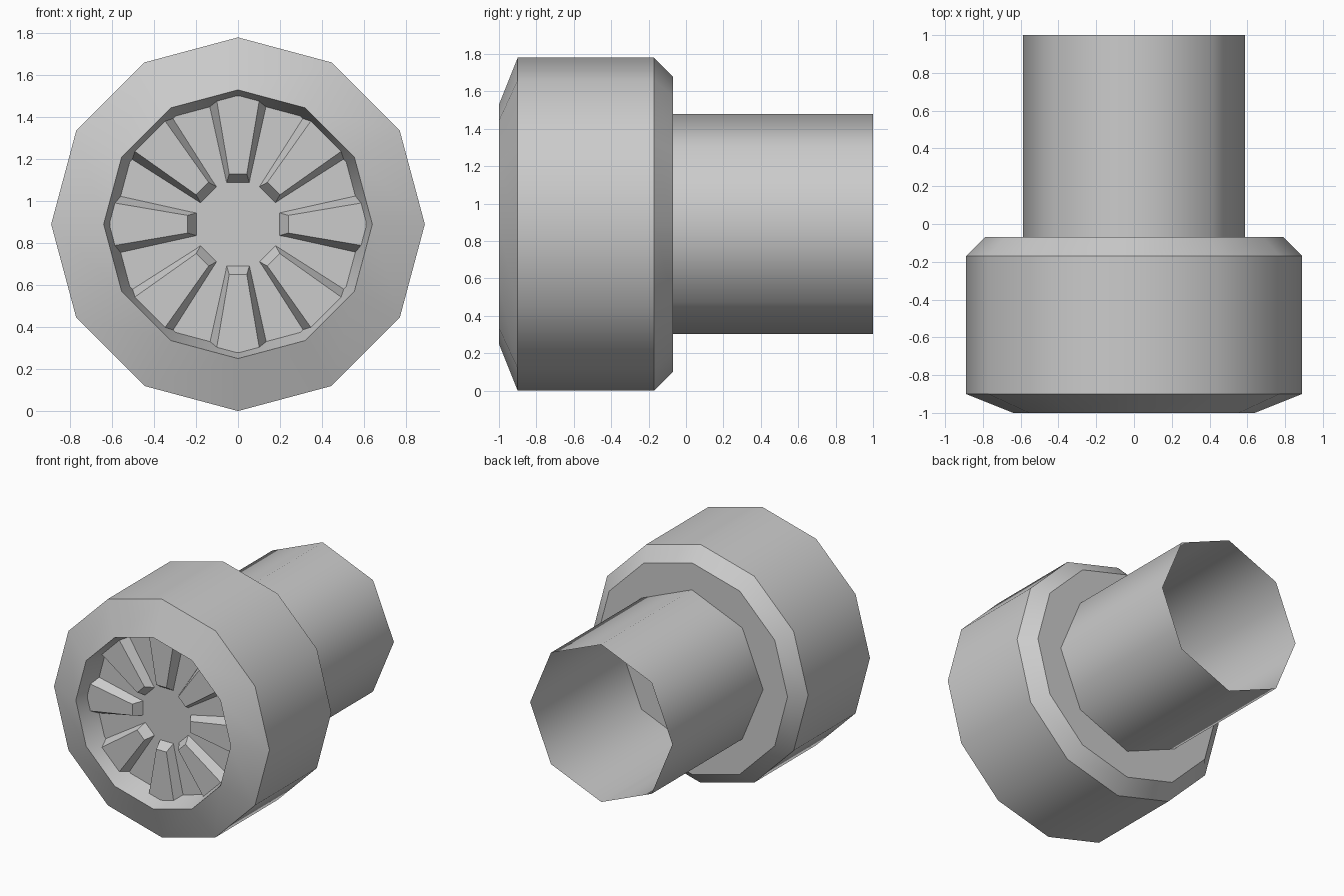
import bpy, bmesh, math
from mathutils import Matrix, Vector

cube = bpy.data.objects.get("Cube")
if cube:
    bpy.data.objects.remove(cube, do_unlink=True)

CENTRE = 0.89  # height of the axis


def make_material(name, colour):
    mat = bpy.data.materials.new(name)
    mat.use_nodes = True
    mat.diffuse_color = colour
    for node in mat.node_tree.nodes:
        if node.type == 'BSDF_PRINCIPLED':
            node.inputs["Base Color"].default_value = colour
    return mat


grey = make_material("plain grey", (0.6, 0.6, 0.6, 1))


def finish(name, bm):
    mesh = bpy.data.meshes.new(name)
    bm.to_mesh(mesh)
    bm.free()
    mesh.materials.append(grey)
    obj = bpy.data.objects.new(name, mesh)
    obj.location.z = CENTRE
    bpy.context.collection.objects.link(obj)
    return obj


def turned(name, sides, profile, capped):
    """Loft rings of (radius, y) around the y axis, one vertex at the top."""
    bm = bmesh.new()
    rings = []
    for radius, y in profile:
        angles = [2 * math.pi * i / sides for i in range(sides)]
        rings.append([bm.verts.new((radius * math.sin(a), y, radius * math.cos(a)))
                      for a in angles])
    for a, b in zip(rings, rings[1:]):
        for i in range(sides):
            j = (i + 1) % sides
            bm.faces.new((a[i], a[j], b[j], b[i]))
    if capped:
        bm.faces.new(rings[0])
        bm.faces.new(rings[-1])
    bmesh.ops.recalc_face_normals(bm, faces=bm.faces)
    # smooth around the axis, sharp along each ring
    for face in bm.faces:
        face.smooth = len(face.verts) == 4
    for edge in bm.edges:
        a, b = edge.verts
        edge.smooth = abs(a.co.y - b.co.y) > 0.001
    return finish(name, bm)


# Chamfered head with a recessed front
FLOOR = -0.84
turned("head", 12, [(0.595, FLOOR), (0.64, -1.0), (0.89, -0.9),
                    (0.89, -0.17), (0.79, -0.07)], True)

# Open tube at the back
turned("tube", 8, [(0.588, -0.07), (0.588, 1.0)], False)

# Ring of raised tapered ribs on the recess floor
bm = bmesh.new()
for k in range(8):
    turn = Matrix.Rotation(k * math.pi / 4, 3, 'Y')
    base = [(-0.055, 0.195), (0.055, 0.195), (0.145, 0.6), (-0.145, 0.6)]
    top = [(-0.042, 0.24), (0.042, 0.24), (0.105, 0.61), (-0.105, 0.61)]
    low = [bm.verts.new(turn @ Vector((x, FLOOR + 0.005, z))) for x, z in base]
    high = [bm.verts.new(turn @ Vector((x, FLOOR - 0.065, z))) for x, z in top]
    bm.faces.new(low)
    bm.faces.new(high)
    for i in range(4):
        j = (i + 1) % 4
        bm.faces.new((low[i], low[j], high[j], high[i]))
bmesh.ops.recalc_face_normals(bm, faces=bm.faces)
finish("front_ribs", bm)
